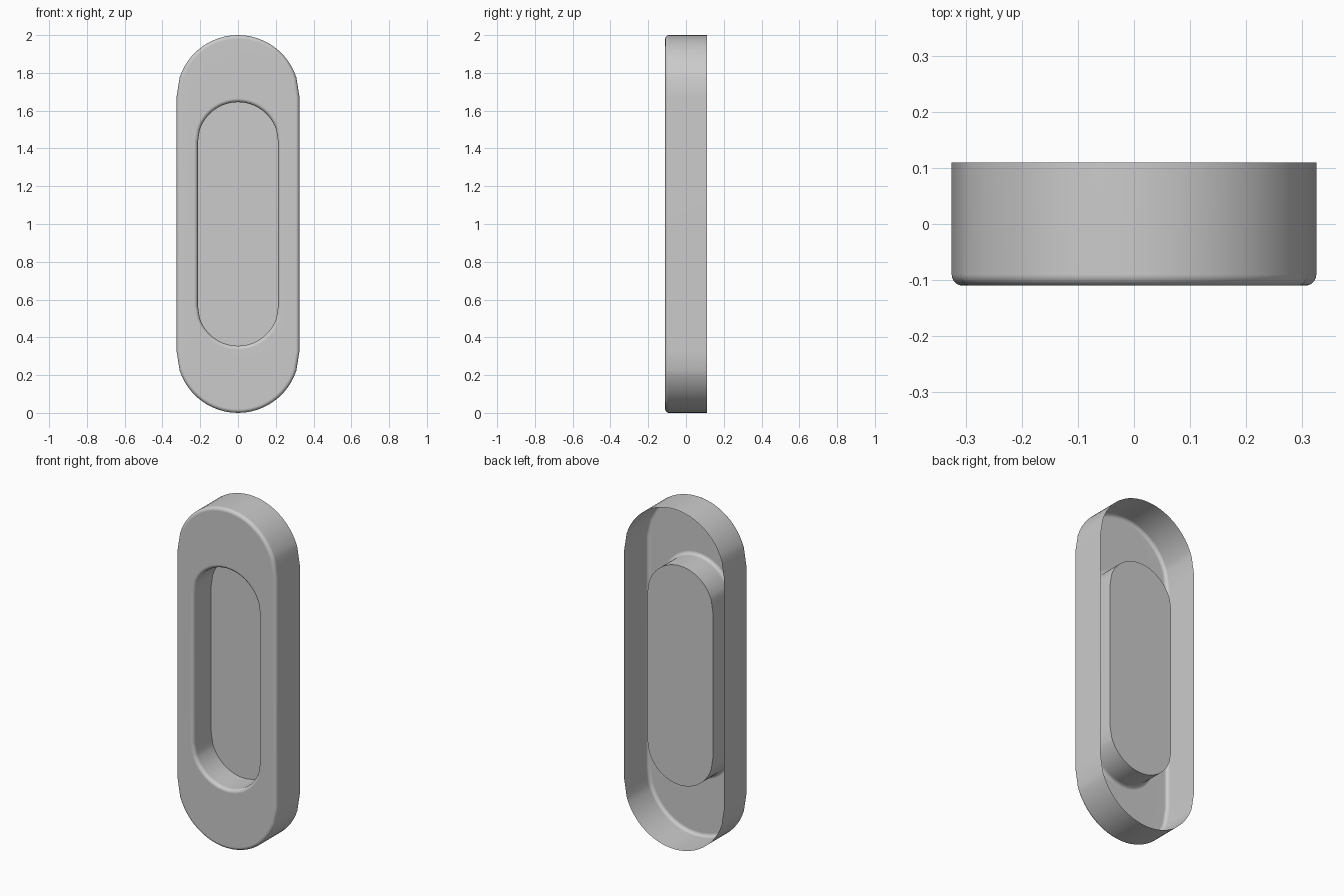
import bpy
import bmesh
from math import sin, cos, pi, radians

if "Cube" in bpy.data.objects:
    bpy.data.objects.remove(bpy.data.objects["Cube"], do_unlink=True)

grey = bpy.data.materials.new("plain grey")
grey.use_nodes = True
colour = (0.6, 0.6, 0.6, 1)
grey.diffuse_color = colour
grey.node_tree.nodes["Principled BSDF"].inputs["Base Color"].default_value = colour

FRONT, BACK, FLOOR = -0.11, 0.11, 0.055
FILLET, STEPS = 0.02, 5
ARC = 30  # segments in each rounded end


def stadium(bm, radius, straight, y):
    """Closed loop: two rounded ends joined by straight sides."""
    loop = []
    for start, centre in ((0, 1 + straight), (pi, 1 - straight)):
        for i in range(ARC + 1):
            if i in (1, 2, ARC - 2, ARC - 1):
                continue  # longer facet where the arc meets the side
            a = start + pi * i / ARC
            loop.append(bm.verts.new((radius * cos(a), y, centre + radius * sin(a))))
    return loop


# Cross-section from the open back rim, over the front, down into the pocket
OUTER, OUTER_STRAIGHT = 0.325, 0.675
INNER, INNER_STRAIGHT = 0.213, 0.432
section = [(OUTER, OUTER_STRAIGHT, BACK)]
for i in range(STEPS + 1):
    a = pi / 2 * i / STEPS
    section.append((OUTER - FILLET * (1 - cos(a)), OUTER_STRAIGHT,
                    FRONT + FILLET * (1 - sin(a))))
for i in range(STEPS + 1):
    a = pi / 2 * i / STEPS
    section.append((INNER + FILLET * (1 - sin(a)), INNER_STRAIGHT,
                    FRONT + FILLET * (1 - cos(a))))
section.append((INNER, INNER_STRAIGHT, FLOOR))

# Thin shell with a recessed pocket
bm = bmesh.new()
loops = [stadium(bm, *s) for s in section]
for a, b in zip(loops, loops[1:]):
    n = len(a)
    for i in range(n):
        j = (i + 1) % n
        bm.faces.new((a[i], a[j], b[j], b[i]))
floor = bm.faces.new(loops[-1])
bmesh.ops.recalc_face_normals(bm, faces=bm.faces)
floor.normal_update()
if floor.normal.y > 0:  # the pocket floor faces the front
    bmesh.ops.reverse_faces(bm, faces=bm.faces)

mesh = bpy.data.meshes.new("recessed_pull_handle")
bm.to_mesh(mesh)
bm.free()
mesh.materials.append(grey)
handle = bpy.data.objects.new("recessed_pull_handle", mesh)
bpy.context.collection.objects.link(handle)

# Smooth shading with a crisp pocket floor and flat front
bpy.ops.object.select_all(action="DESELECT")
handle.select_set(True)
bpy.context.view_layer.objects.active = handle
bpy.ops.object.shade_smooth_by_angle(angle=radians(35))
weighted = handle.modifiers.new("flat_front", "WEIGHTED_NORMAL")
weighted.keep_sharp = True
